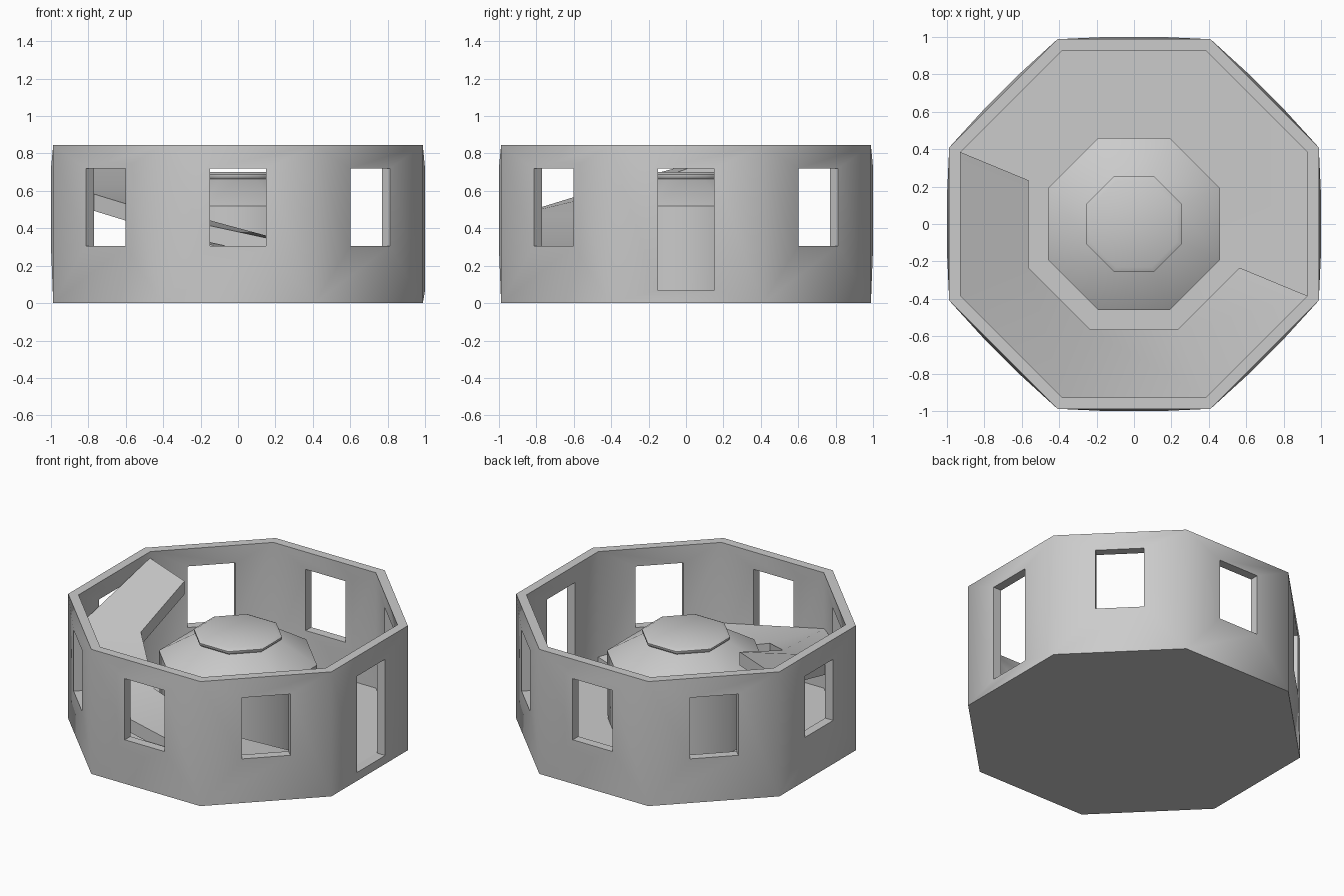
import bpy, bmesh
from math import sin, cos, tan, radians, pi

if "Cube" in bpy.data.objects:
    bpy.data.objects.remove(bpy.data.objects["Cube"])

T = tan(pi / 8)
H, FLOOR = 0.845, 0.062


def side_pt(k, u, a, z):
    """Point on octagon side k: u along the side, a out from the centre."""
    t = k * pi / 4
    return (a * cos(t) - u * sin(t), a * sin(t) + u * cos(t), z)


def ring_pt(deg, apothem, z):
    r = apothem / cos(pi / 8)
    return (r * cos(radians(deg)), r * sin(radians(deg)), z)


def finish(name, bm, angle):
    bmesh.ops.remove_doubles(bm, verts=bm.verts, dist=1e-4)
    bmesh.ops.recalc_face_normals(bm, faces=bm.faces)
    me = bpy.data.meshes.new(name)
    bm.to_mesh(me)
    bm.free()
    ob = bpy.data.objects.new(name, me)
    bpy.context.collection.objects.link(ob)
    bpy.ops.object.select_all(action='DESELECT')
    ob.select_set(True)
    bpy.context.view_layer.objects.active = ob
    bpy.ops.object.shade_smooth_by_angle(angle=radians(angle))
    return ob


def face(bm, pts):
    bm.faces.new([bm.verts.new(p) for p in pts])


# Octagonal shell: seven windows, one door on the right, solid floor
bm = bmesh.new()


def panel(k, a, z0, hole_a, hole_z0):
    outer = [side_pt(k, s * a * T, a, z) for s, z in
             ((-1, z0), (1, z0), (1, H), (-1, H))]
    hole = [side_pt(k, s * 0.15, hole_a, z) for s, z in
            ((-1, hole_z0), (1, hole_z0), (1, 0.72), (-1, 0.72))]
    for i in range(4):
        j = (i + 1) % 4
        face(bm, (outer[i], outer[j], hole[j], hole[i]))
    return outer, hole


for k in range(8):
    sill = 0.067 if k == 0 else 0.305
    out, hole_out = panel(k, 0.988, 0.0, 1.0, sill)
    inn, hole_in = panel(k, 0.928, FLOOR, 0.94, sill)
    face(bm, (out[3], out[2], inn[2], inn[3]))          # wall top
    for i in range(4):                                  # opening reveals
        j = (i + 1) % 4
        face(bm, (hole_out[i], hole_out[j], hole_in[j], hole_in[i]))
corners = [22.5 + 45 * i for i in range(8)]
face(bm, [ring_pt(d, 0.988, 0.0) for d in corners])
face(bm, [ring_pt(d, 0.928, FLOOR) for d in corners])
finish("room_shell", bm, 50)

# Rising ramp, four segments from the front right round to the left
bm = bmesh.new()
sections = []
for i in range(5):
    d = -22.5 - 45 * i
    z = 0.13 + 0.1675 * i
    sections.append([bm.verts.new(ring_pt(d, a, h)) for a, h in
                     ((0.565, z - 0.09), (0.93, z - 0.09), (0.93, z), (0.565, z))])
for s, t in zip(sections, sections[1:]):
    for i in range(4):
        j = (i + 1) % 4
        bm.faces.new((s[i], s[j], t[j], t[i]))
bm.faces.new(sections[0])
bm.faces.new(sections[-1])
finish("ramp", bm, 30)


# Stacked octagon rings for the central console
def octagon_stack(name, profile):
    bm = bmesh.new()
    rings = [[bm.verts.new(ring_pt(d, a, z)) for d in corners] for a, z in profile]
    for s, t in zip(rings, rings[1:]):
        for i in range(8):
            j = (i + 1) % 8
            bm.faces.new((s[i], s[j], t[j], t[i]))
    bm.faces.new(rings[0])
    bm.faces.new(rings[-1])
    return finish(name, bm, 50)


octagon_stack("console_base", [(0.455, FLOOR - 0.01), (0.46, 0.52), (0.24, 0.665)])
octagon_stack("console_cap", [(0.235, 0.655), (0.257, 0.675), (0.257, 0.688), (0.23, 0.702)])
